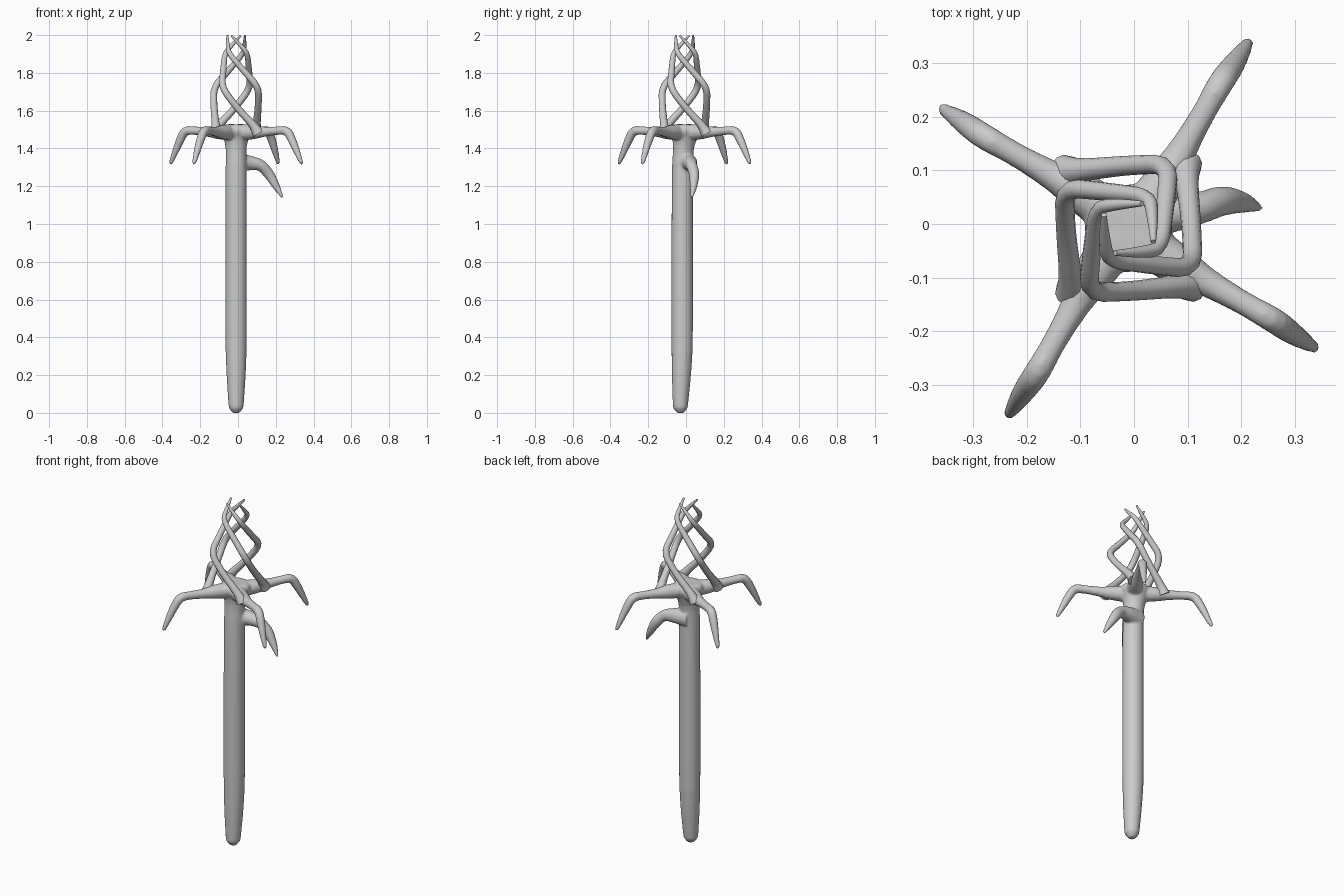
import bpy
import math
from mathutils import Matrix, Vector

if "Cube" in bpy.data.objects:
    bpy.data.objects.remove(bpy.data.objects["Cube"])

CENTRE = Vector((-0.01, -0.008, 0.0))

stone = bpy.data.materials.new("pale_grey")
stone.diffuse_color = (0.6, 0.6, 0.6, 1.0)
stone.use_nodes = True
stone.node_tree.nodes["Principled BSDF"].inputs["Base Color"].default_value = stone.diffuse_color


def soften(pts, rounds):
    """Cut the corners of a path of (x, y, z, radius), keeping its ends."""
    pts = [Vector(p) for p in pts]
    for _ in range(rounds):
        out = [pts[0]]
        for a, b in zip(pts, pts[1:]):
            out += [a.lerp(b, 0.22), a.lerp(b, 0.78)]
        pts = out + [pts[-1]]
    return pts


def tube(name, pts, rounds=2, turn=0.0, centre=CENTRE, sides=4):
    """Sweep a round tapering tube along a path turned about the staff axis."""
    curve = bpy.data.curves.new(name, 'CURVE')
    curve.dimensions = '3D'
    curve.bevel_depth = 1.0
    curve.bevel_resolution = sides
    curve.use_fill_caps = True
    path = soften(pts, rounds)
    spline = curve.splines.new('POLY')
    spline.points.add(len(path) - 1)
    rot = Matrix.Rotation(turn, 3, 'Z')
    for sp, p in zip(spline.points, path):
        sp.co = (*(rot @ p.xyz + centre), 1.0)
        sp.radius = p.w
    ob = bpy.data.objects.new(name, curve)
    bpy.context.collection.objects.link(ob)
    bpy.ops.object.select_all(action='DESELECT')
    ob.select_set(True)
    bpy.context.view_layer.objects.active = ob
    bpy.ops.object.convert(target='MESH')
    ob = bpy.context.view_layer.objects.active
    ob.data.materials.clear()
    ob.data.materials.append(stone)
    bpy.ops.object.shade_smooth()
    return ob


# Shaft flaring into the hub
shaft = tube("staff_body", [
    (-0.01, -0.030, 0.000, 0.018), (-0.01, -0.030, 0.022, 0.036),
    (-0.01, -0.030, 0.035, 0.040), (-0.01, -0.024, 0.200, 0.051),
    (-0.01, -0.020, 0.360, 0.057), (-0.01, -0.020, 0.900, 0.057),
    (-0.01, -0.019, 1.300, 0.056), (-0.01, -0.014, 1.400, 0.054),
    (-0.01, -0.008, 1.455, 0.066), (-0.01, -0.008, 1.490, 0.084),
    (-0.01, -0.008, 1.518, 0.078), (-0.01, -0.008, 1.528, 0.055),
], rounds=1, centre=Vector((0, 0, 0)), sides=8)

# Side thorn
thorn = tube("side_thorn", [
    (-0.02, 0.000, 1.325, 0.055), (0.05, 0.020, 1.325, 0.042),
    (0.12, 0.028, 1.315, 0.030), (0.165, 0.045, 1.265, 0.029),
    (0.205, 0.040, 1.195, 0.020), (0.235, 0.030, 1.140, 0.007),
], centre=Vector((0, 0, 0)))

# Four drooping arms and four square-spiral crown strands
arm_path = [
    (0.02, -0.02, 1.485, 0.045), (0.10, -0.075, 1.487, 0.038),
    (0.145, -0.10, 1.488, 0.027), (0.215, -0.140, 1.494, 0.022),
    (0.272, -0.172, 1.496, 0.025), (0.305, -0.196, 1.425, 0.022),
    (0.345, -0.222, 1.325, 0.012), (0.350, -0.224, 1.316, 0.006),
]
strand_path = [
    (0.105, 0.118, 1.480, 0.032), (0.108, 0.090, 1.525, 0.021),
    (0.117, 0.005, 1.615, 0.018), (0.120, -0.076, 1.722, 0.018),
    (0.040, -0.068, 1.812, 0.017), (-0.040, -0.060, 1.905, 0.014),
    (-0.045, -0.015, 1.955, 0.010), (-0.046, 0.025, 1.998, 0.005),
]
parts = [shaft, thorn]
for i in range(4):
    parts.append(tube("arm", arm_path, turn=i * math.pi / 2))
    tube("crown_strand_%d" % (i + 1), strand_path, turn=i * math.pi / 2)

# Fuse shaft, thorn and arms into one flowing body
bpy.ops.object.select_all(action='DESELECT')
for ob in parts:
    ob.select_set(True)
bpy.context.view_layer.objects.active = shaft
bpy.ops.object.join()
remesh = shaft.modifiers.new("fuse", 'REMESH')
remesh.mode = 'VOXEL'
remesh.voxel_size = 0.006
remesh.use_smooth_shade = True
blend = shaft.modifiers.new("blend", 'SMOOTH')
blend.factor = 0.5
blend.iterations = 6
